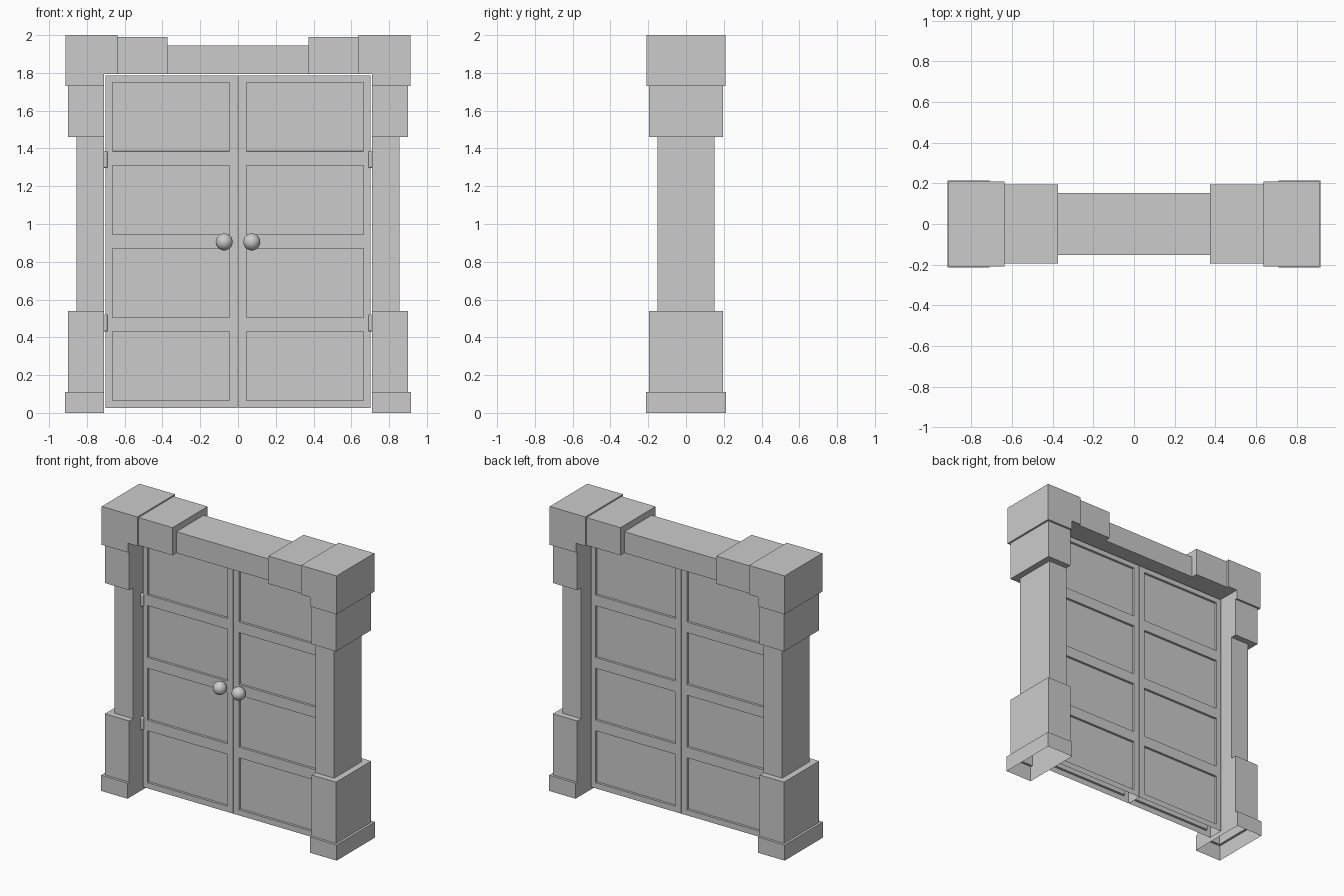
import bpy, bmesh

if "Cube" in bpy.data.objects:
    bpy.data.objects.remove(bpy.data.objects["Cube"])


def finish(bm, name, axes):
    """Turn a bmesh into an object mirrored over the given axes."""
    bmesh.ops.recalc_face_normals(bm, faces=bm.faces)
    me = bpy.data.meshes.new(name)
    bm.to_mesh(me)
    bm.free()
    ob = bpy.data.objects.new(name, me)
    bpy.context.collection.objects.link(ob)
    add_mirror(ob, axes)
    return ob


def add_mirror(ob, axes, center=None):
    m = ob.modifiers.new("mirror", 'MIRROR')
    m.use_axis = axes
    m.merge_threshold = 0.0005
    m.mirror_object = center


# Stone frame: (inner x, inner z, outer x, outer z, half depth) from foot to top middle
IN, TOP = 0.71, 1.795
rings = [
    (IN, 0, 0.917, 0, 0.213), (IN, 0.11, 0.917, 0.11, 0.213),
    (IN, 0.11, 0.90, 0.11, 0.195), (IN, 0.54, 0.90, 0.54, 0.195),
    (IN, 0.54, 0.855, 0.54, 0.152), (IN, 1.46, 0.855, 1.46, 0.152),
    (IN, 1.46, 0.90, 1.46, 0.195), (IN, 1.73, 0.90, 1.73, 0.195),
    (IN, 1.73, 0.914, 1.73, 0.209), (IN, TOP, 0.914, 2.0, 0.209),
    (0.637, TOP, 0.637, 2.0, 0.209), (0.637, TOP, 0.637, 1.99, 0.195),
    (0.373, TOP, 0.373, 1.99, 0.195), (0.373, TOP, 0.373, 1.945, 0.152),
    (0, TOP, 0, 1.945, 0.152),
]
bm = bmesh.new()
prev, prev_ring = None, None
for r in rings:
    xi, zi, xo, zo, d = r
    cur = [bm.verts.new(c) for c in
           ((xi, -d, zi), (xo, -d, zo), (xo, d, zo), (xi, d, zi))]
    if prev:
        step = prev_ring[:2] == r[:2]      # ledges have no inner side
        for i in range(3 if step else 4):
            j = (i + 1) % 4
            bm.faces.new((prev[i], prev[j], cur[j], cur[i]))
    prev, prev_ring = cur, r
finish(bm, "door_frame", (True, False, False))

# Door leaves: panelled face, mirrored to the back and to the other leaf
FRONT = -0.055
xs = [0.002, 0.045, 0.665, 0.702]
zs = [0.025]
for k in range(4):
    zs += [0.065 + 0.44 * k, 0.43 + 0.44 * k]
zs.append(1.785)
bm = bmesh.new()
grid = [[bm.verts.new((x, FRONT, z)) for x in xs] for z in zs]
panels = []
for j in range(len(zs) - 1):
    for i in range(3):
        f = bm.faces.new((grid[j][i], grid[j][i + 1], grid[j + 1][i + 1], grid[j + 1][i]))
        if i == 1 and j % 2 == 1:
            panels.append(f)
bm.normal_update()
# leaf edges, open at the bottom
rim = [e for e in bm.edges if e.is_boundary
       and any(v.co.z > zs[0] + 0.01 for v in e.verts)]
out = bmesh.ops.extrude_edge_only(bm, edges=rim)
for v in out["geom"]:
    if isinstance(v, bmesh.types.BMVert):
        v.co.y = 0
# sunken panels
bmesh.ops.inset_individual(bm, faces=panels, thickness=0.0005, depth=-0.016)
finish(bm, "door_leaves", (True, True, False))

# Mirror centre
center = bpy.data.objects.new("mirror_center", None)
center.hide_render = True
bpy.context.collection.objects.link(center)

# Round knobs
bpy.ops.mesh.primitive_uv_sphere_add(segments=32, ring_count=16, radius=0.045,
                                     location=(0.073, -0.097, 0.905))
knob = bpy.context.object
knob.name = "door_knobs"
bpy.ops.object.shade_smooth()
add_mirror(knob, (True, False, False), center)

# Hinge barrels
for n, z in (("lower_hinges", 0.475), ("upper_hinges", 1.342)):
    bpy.ops.mesh.primitive_cylinder_add(vertices=16, radius=0.012, depth=0.09,
                                        location=(0.702, -0.06, z))
    h = bpy.context.object
    h.name = n
    bpy.ops.object.shade_smooth_by_angle()
    b = h.modifiers.new("round", 'BEVEL')
    b.width = 0.008
    b.segments = 3
    add_mirror(h, (True, False, False), center)
